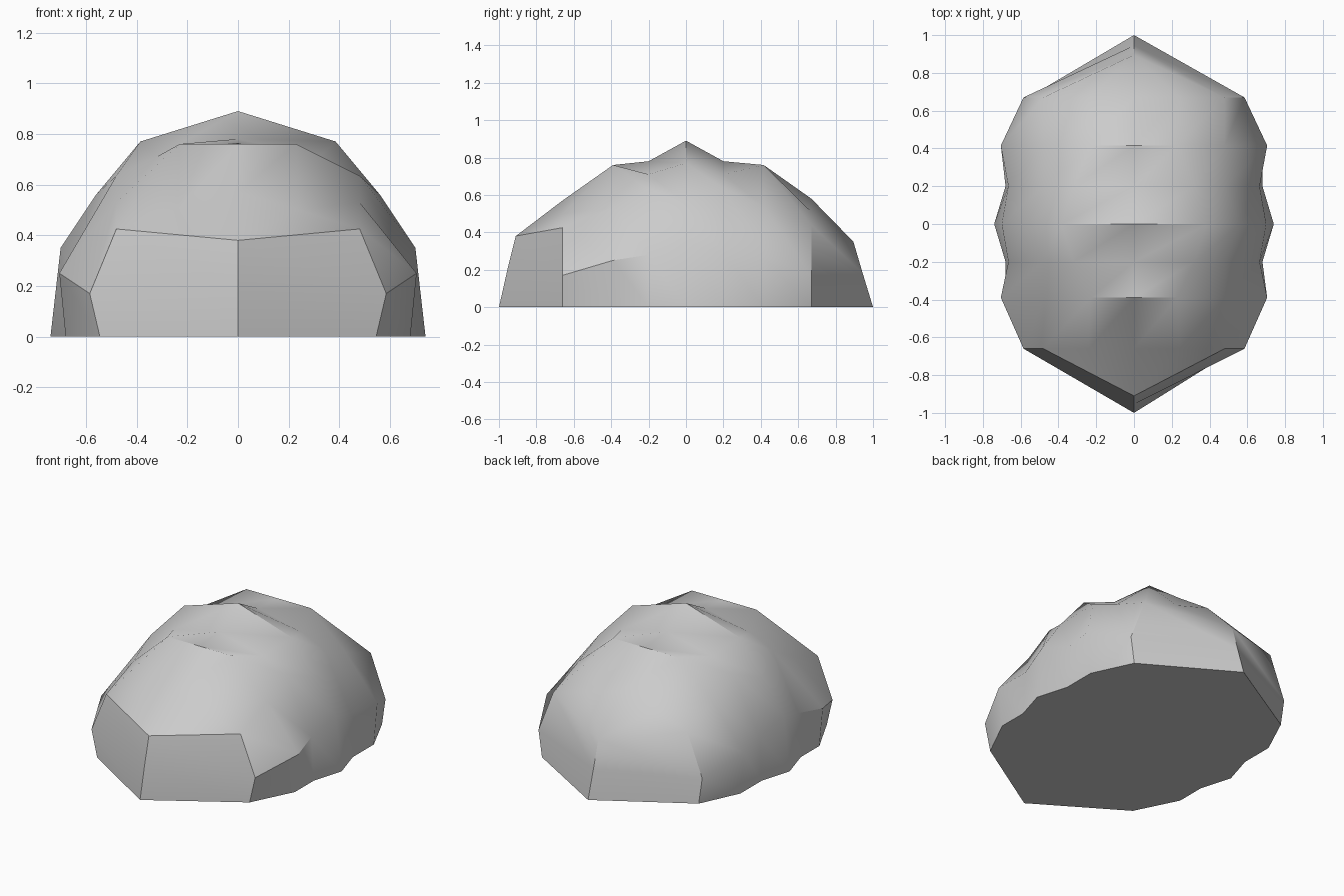
import bpy, bmesh, math

if "Cube" in bpy.data.objects:
    bpy.data.objects.remove(bpy.data.objects["Cube"])

# Half cross-sections along the boulder: y, then (x, z) for
# base, side, shoulder, upper and ridge
SECTIONS = [
    (-0.66, [(0.545, 0), (0.585, 0.17), (0.48, 0.425), (0.24, 0.50), (0, 0.57)]),
    (-0.39, [(0.68, 0), (0.705, 0.25), (0.48, 0.53), (0.23, 0.76), (0, 0.76)]),
    (-0.20, [(0.68, 0), (0.665, 0.28), (0.48, 0.635), (0.32, 0.71), (0, 0.78)]),
    (0.00, [(0.74, 0), (0.70, 0.35), (0.56, 0.56), (0.385, 0.77), (0, 0.89)]),
    (0.20, [(0.68, 0), (0.665, 0.28), (0.48, 0.635), (0.32, 0.71), (0, 0.78)]),
    (0.415, [(0.68, 0), (0.705, 0.27), (0.48, 0.54), (0.23, 0.76), (0, 0.76)]),
    (0.67, [(0.56, 0), (0.585, 0.17), (0.48, 0.44), (0.24, 0.51), (0, 0.58)]),
]
# Pointed ends: (y, z) of the vertical centre edge
FRONT_TIP = [(-1.0, 0), (-0.955, 0.20), (-0.91, 0.38)]
BACK_TIP = [(1.0, 0), (0.945, 0.18), (0.895, 0.35)]


def mirrored(half):
    return [(-x, y, z) for x, y, z in half] + half[-2::-1]


def tip_ring(tip):
    return mirrored([(0, y, z) for y, z in tip + [tip[-1]] * 2])


rings = [tip_ring(FRONT_TIP)]
rings += [mirrored([(x, y, z) for x, z in pts]) for y, pts in SECTIONS]
rings.append(tip_ring(BACK_TIP))

# Skin the sections, with shared vertices at the tips
bm = bmesh.new()
cache = {}


def vert(p):
    key = tuple(round(c, 4) + 0.0 for c in p)
    if key not in cache:
        cache[key] = bm.verts.new(key)
    return cache[key]


loops = [[vert(p) for p in ring] for ring in rings]
for a, b in zip(loops, loops[1:]):
    for i in range(len(a) - 1):
        quad = list(dict.fromkeys([a[i], a[i + 1], b[i + 1], b[i]]))
        if len(quad) > 2:
            bm.faces.new(quad)

# Flat underside
outline = [r[0] for r in loops] + [r[-1] for r in loops[-2:0:-1]]
bm.faces.new(outline)
bmesh.ops.recalc_face_normals(bm, faces=bm.faces[:])

mesh = bpy.data.meshes.new("boulder")
bm.to_mesh(mesh)
bm.free()
boulder = bpy.data.objects.new("boulder", mesh)
bpy.context.collection.objects.link(boulder)
bpy.context.view_layer.objects.active = boulder
boulder.select_set(True)
bpy.ops.object.shade_smooth_by_angle(angle=math.radians(35))
